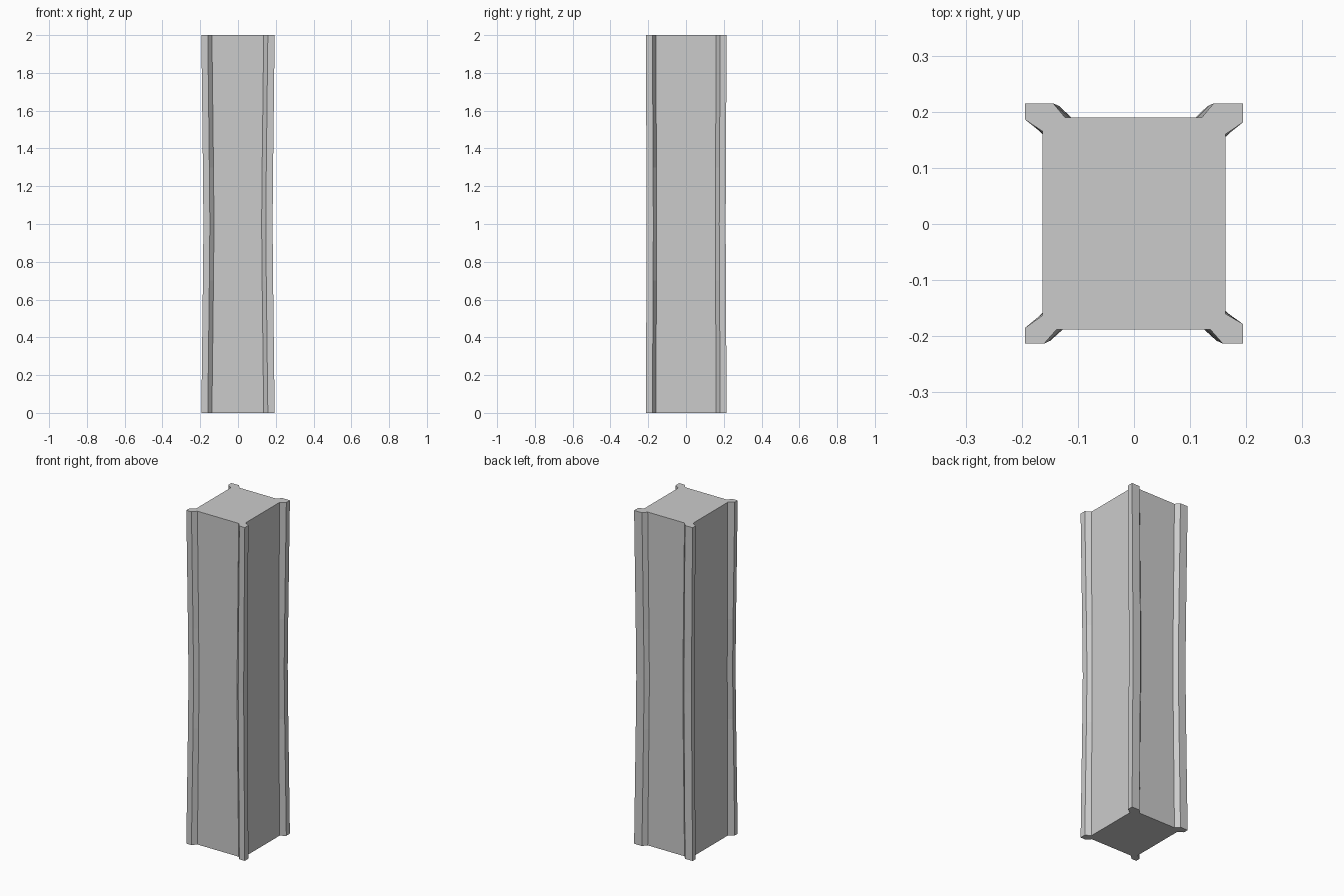
import bpy, bmesh

if "Cube" in bpy.data.objects:
    bpy.data.objects.remove(bpy.data.objects["Cube"])

# Panel half-width and the panel depths (front, back)
PANEL_X, PANEL_FRONT, PANEL_BACK = 0.163, -0.188, 0.19
PINCH_X, PINCH_Y = 0.011, 0.005   # how far the corner ribs move in at the waist


def corner(sx, sy, side_in, side_out, face_out, face_in, panel_y, edge_y, t):
    """Flared corner rib, from the side panel round to the front/back panel."""
    dx, dy = PINCH_X * t, PINCH_Y * t
    pts = [(PANEL_X, side_in - dy),
           (0.194 - dx, side_out - dy),
           (0.194 - dx, edge_y - dy),
           (face_out - dx, edge_y - dy),
           (face_in - dx, panel_y)]
    return [(sx * x, sy * y) for x, y in pts]


def section(t):
    """Full cross-section, counter-clockwise; t = 1 at the waist."""
    back_r = corner(1, 1, 0.160, 0.181, 0.142, 0.121, PANEL_BACK, 0.215, t)
    back_l = corner(-1, 1, 0.165, 0.186, 0.144, 0.123, PANEL_BACK, 0.215, t)
    front_l = corner(-1, -1, 0.163, 0.185, 0.160, 0.138, -PANEL_FRONT, 0.213, t)
    front_r = corner(1, -1, 0.160, 0.178, 0.158, 0.136, -PANEL_FRONT, 0.213, t)
    return back_r + back_l[::-1] + front_l + front_r[::-1]


# Column shaft: loft the section through the waist
bm = bmesh.new()
rings = []
for z, t in [(0, 0), (0.7, 0.75), (1, 1), (1.3, 0.75), (2, 0)]:
    rings.append([bm.verts.new((x, y, z)) for x, y in section(t)])
for low, high in zip(rings, rings[1:]):
    n = len(low)
    for i in range(n):
        j = (i + 1) % n
        bm.faces.new((low[i], low[j], high[j], high[i]))

# End caps
bm.faces.new(rings[0][::-1])
bm.faces.new(rings[-1])
bmesh.ops.recalc_face_normals(bm, faces=bm.faces)

mesh = bpy.data.meshes.new("ribbed_column")
bm.to_mesh(mesh)
bm.free()
bpy.context.collection.objects.link(bpy.data.objects.new("ribbed_column", mesh))
